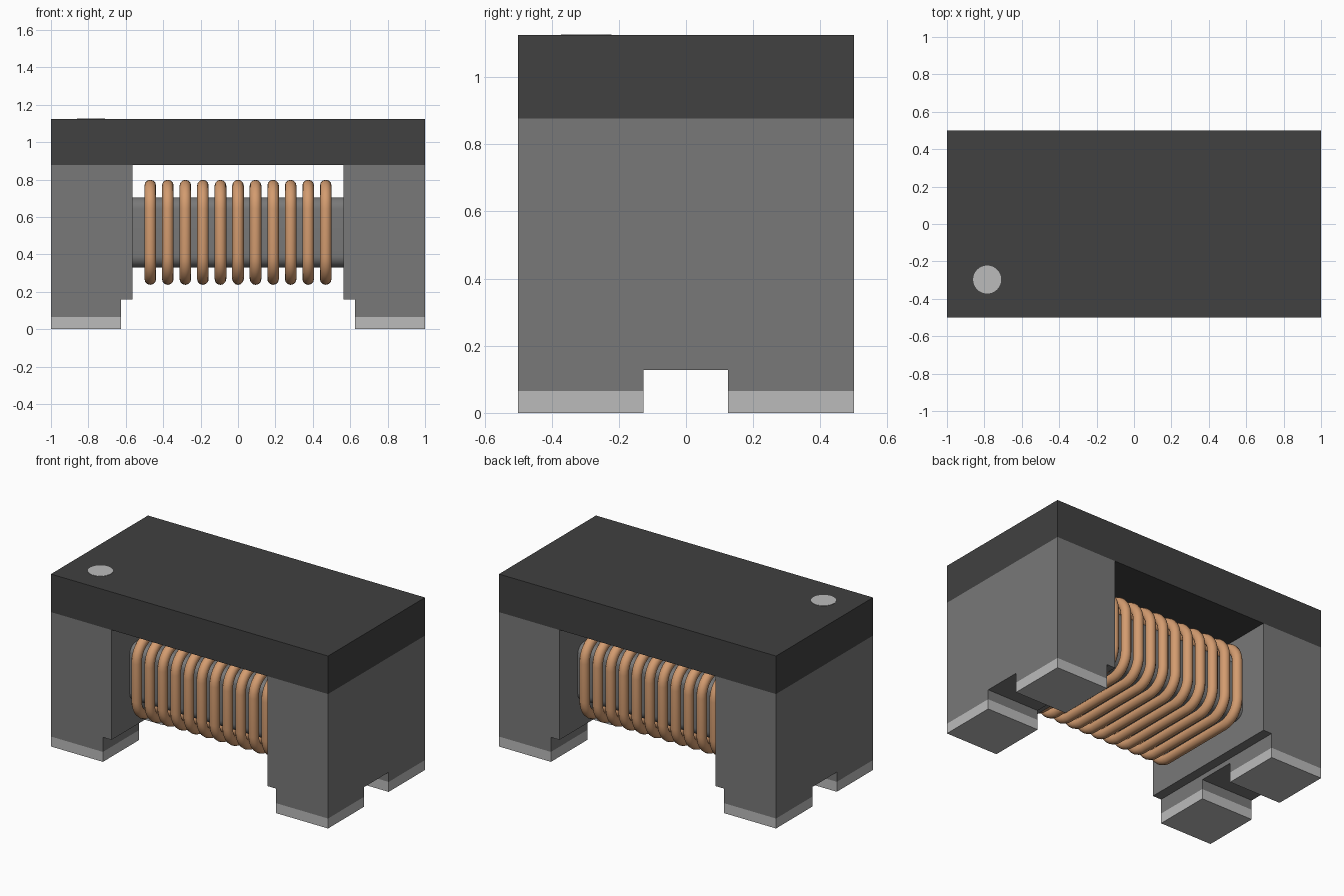
import bpy
import bmesh
from math import cos, sin, pi, radians

cube = bpy.data.objects.get("Cube")
if cube:
    bpy.data.objects.remove(cube, do_unlink=True)


def material(name, r, g, b):
    m = bpy.data.materials.new(name)
    m.use_nodes = True
    m.diffuse_color = (r, g, b, 1)
    m.node_tree.nodes["Principled BSDF"].inputs["Base Color"].default_value = (r, g, b, 1)
    return m


FERRITE = material("grey ferrite", 0.19, 0.19, 0.19)
CAP = material("dark cap", 0.052, 0.052, 0.052)
METAL = material("pale metal", 0.50, 0.50, 0.50)
COPPER = material("copper", 0.65, 0.33, 0.16)

CORE_Z = 0.518


def activate(obj):
    bpy.ops.object.select_all(action="DESELECT")
    obj.select_set(True)
    bpy.context.view_layer.objects.active = obj


def prism(name, outline, direction, mat):
    """Extrude a closed outline of 3D points along a direction."""
    bm = bmesh.new()
    face = bm.faces.new([bm.verts.new(p) for p in outline])
    out = bmesh.ops.extrude_face_region(bm, geom=[face])
    moved = [v for v in out["geom"] if isinstance(v, bmesh.types.BMVert)]
    bmesh.ops.translate(bm, verts=moved, vec=direction)
    bmesh.ops.recalc_face_normals(bm, faces=bm.faces)
    mesh = bpy.data.meshes.new(name)
    bm.to_mesh(mesh)
    bm.free()
    obj = bpy.data.objects.new(name, mesh)
    bpy.context.collection.objects.link(obj)
    if mat:
        mesh.materials.append(mat)
    return obj


def box(name, x, y, z, mat):
    base = [(x[0], y[0], z[0]), (x[1], y[0], z[0]), (x[1], y[1], z[0]), (x[0], y[1], z[0])]
    return prism(name, base, (0, 0, z[1] - z[0]), mat)


def rounded_loop(x, half_y, half_z, radius, steps=8):
    """Rounded rectangle around the core axis, at a given x."""
    points = []
    for i, (sy, sz) in enumerate([(1, 1), (-1, 1), (-1, -1), (1, -1)]):
        for k in range(steps + 1):
            a = (i + k / steps) * pi / 2
            points.append((x, sy * (half_y - radius) + radius * cos(a),
                           CORE_Z + sz * (half_z - radius) + radius * sin(a)))
    return points


# Top cap with its round orientation mark
box("top_cap", (-1, 1), (-0.5, 0.5), (0.877, 1.125), CAP)
dot = [(-0.785 + 0.075 * cos(a * pi / 24), -0.297 + 0.075 * sin(a * pi / 24), 1.124)
       for a in range(48)]
prism("orientation_mark", dot, (0, 0, 0.003), METAL)

# End blocks with a stepped inner edge and a groove between the feet
for side, s in (("left", 1), ("right", -1)):
    profile = [(1, 0.065), (1, 0.877), (0.563, 0.877), (0.563, 0.16), (0.625, 0.16), (0.625, 0.065)]
    block = prism(side + "_end_block", [(s * x, -0.5, z) for x, z in profile], (0, 1, 0), FERRITE)
    cutter = box("groove_cutter", sorted((s * 0.4, s * 1.2)), (-0.127, 0.125), (-0.1, 0.128), None)
    cutter.hide_render = True
    cut = block.modifiers.new("groove", "BOOLEAN")
    cut.operation = "DIFFERENCE"
    cut.solver = "EXACT"
    cut.object = cutter
    activate(block)
    bpy.ops.object.modifier_apply(modifier=cut.name)
    bpy.data.objects.remove(cutter, do_unlink=True)

    # Metal terminals under the feet
    for end, y in (("front", (-0.5, -0.127)), ("back", (0.125, 0.5))):
        box(f"{side}_{end}_terminal", sorted((s * 0.625, s)), y, (0, 0.065), METAL)

# Rounded core bar
core = prism("core_bar", rounded_loop(-0.563, 0.3125, 0.1875, 0.0625), (1.126, 0, 0), FERRITE)
activate(core)
bpy.ops.object.shade_smooth_by_angle(angle=radians(30))

# Wire winding: evenly spaced closed turns
curve = bpy.data.curves.new("wire_winding", "CURVE")
curve.dimensions = "3D"
curve.bevel_depth = 0.031
curve.bevel_resolution = 4
for turn in range(11):
    loop = rounded_loop((turn - 5) * 0.0938, 0.375, 0.25, 0.125)
    spline = curve.splines.new("POLY")
    spline.points.add(len(loop) - 1)
    for point, co in zip(spline.points, loop):
        point.co = (*co, 1)
    spline.use_cyclic_u = True
curve.materials.append(COPPER)
winding = bpy.data.objects.new("wire_winding", curve)
bpy.context.collection.objects.link(winding)
activate(winding)
bpy.ops.object.convert(target="MESH")
bpy.ops.object.shade_smooth()
